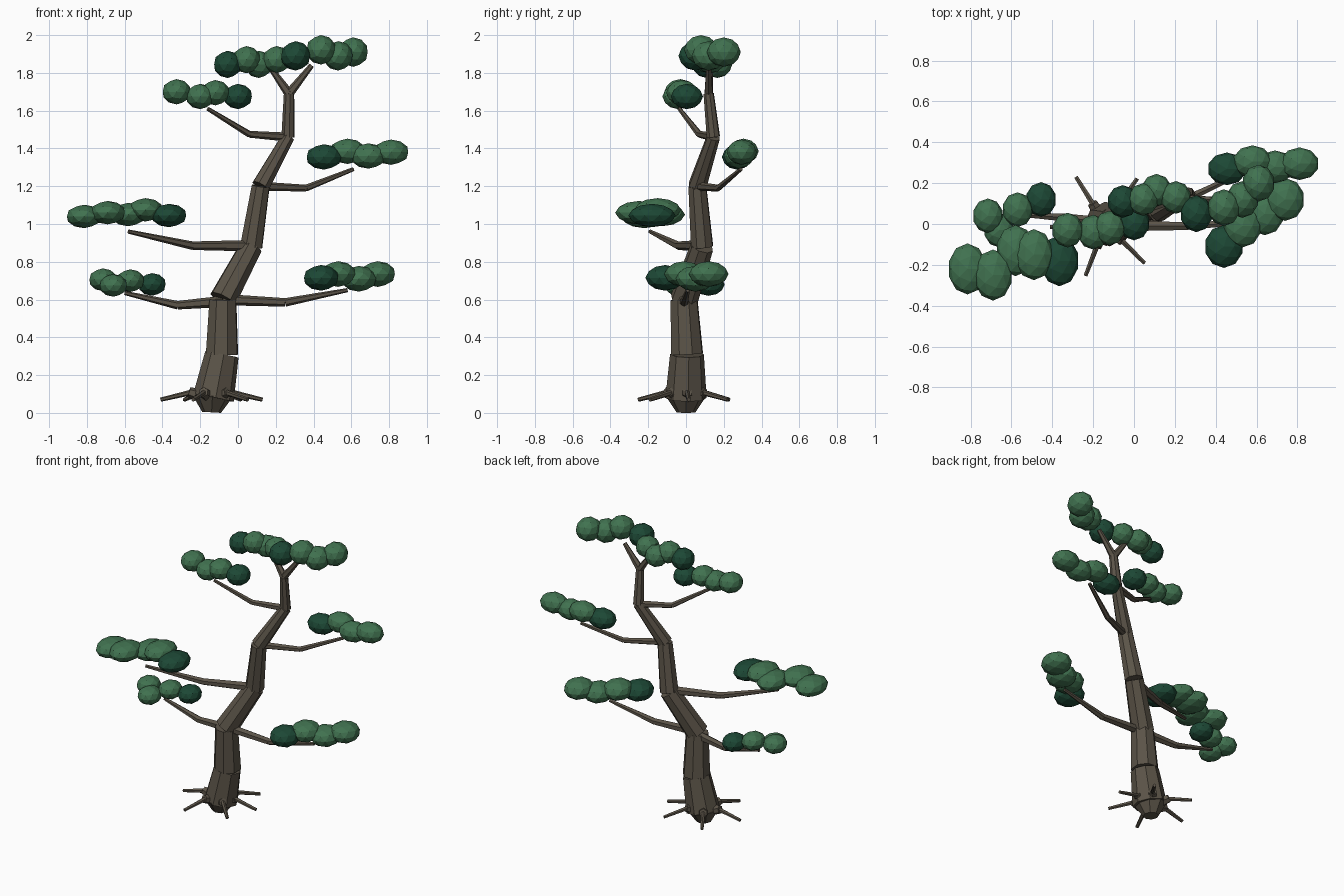
import bpy
import bmesh
from math import cos, sin, radians
from mathutils import Vector, Matrix

if "Cube" in bpy.data.objects:
    bpy.data.objects.remove(bpy.data.objects["Cube"], do_unlink=True)


def material(name, color):
    mat = bpy.data.materials.new(name)
    mat.use_nodes = True
    mat.diffuse_color = (*color, 1)
    mat.node_tree.nodes["Principled BSDF"].inputs["Base Color"].default_value = (*color, 1)
    return mat


bark = material("bark brown", (0.105, 0.088, 0.065))
leaf = material("leaf green", (0.052, 0.168, 0.08))
shade_leaf = material("deep leaf green", (0.012, 0.065, 0.036))


def finish(name, bm, *materials):
    mesh = bpy.data.meshes.new(name)
    bm.to_mesh(mesh)
    bm.free()
    for mat in materials:
        mesh.materials.append(mat)
    obj = bpy.data.objects.new(name, mesh)
    bpy.context.collection.objects.link(obj)
    return obj


def limb(name, points, radii, sides):
    """Chain of tapered straight segments, each a separate faceted cone."""
    bm = bmesh.new()
    for i in range(len(points) - 1):
        start, end = Vector(points[i]), Vector(points[i + 1])
        axis = end - start
        turn = axis.to_track_quat("Z", "Y").to_matrix().to_4x4()
        bmesh.ops.create_cone(
            bm, cap_ends=True, segments=sides,
            radius1=radii[i], radius2=radii[i + 1], depth=axis.length,
            matrix=Matrix.Translation((start + end) / 2) @ turn)
    return finish(name, bm, bark)


def foliage(name, size, centers):
    """Cluster of squashed facet balls; the first one is the dark one."""
    bm = bmesh.new()
    for i, center in enumerate(centers):
        ball = bmesh.ops.create_icosphere(
            bm, subdivisions=2, radius=1,
            matrix=Matrix.Translation(center) @ Matrix.Diagonal((*size, 1)))
        for face in {f for v in ball["verts"] for f in v.link_faces}:
            face.material_index = 0 if i == 0 else 1
    return finish(name, bm, shade_leaf, leaf)


# Trunk with a narrowing foot
base = (-0.13, 0, 0.08)
low = (-0.085, 0.005, 0.31)
knee = (-0.08, -0.01, 0.6)
bend = (0.07, 0.085, 0.88)
waist = (0.12, 0.06, 1.2)
neck = (0.265, 0.145, 1.46)
fork = (0.27, 0.12, 1.69)
limb("trunk", [base, low, knee, bend, waist, neck, fork],
     [0.11, 0.09, 0.075, 0.062, 0.05, 0.036, 0.028], 8)
limb("trunk_foot", [(-0.14, 0, 0.003), (-0.135, 0, 0.09)], [0.05, 0.108], 8)

# Roots: a thick knuckle, then a thin rod
for number, angle in enumerate((3, 55, 122, 183, 249, 315)):
    out = Vector((cos(radians(angle)), sin(radians(angle)), 0))
    center = Vector((-0.14, 0, 0))
    heart, knuckle, tip = [center + out * r + Vector((0, 0, z))
                           for r, z in ((0.02, 0.08), (0.12, 0.11), (0.27, 0.07))]
    limb(f"root_knuckle_{number}", [heart, knuckle], [0.04, 0.027], 6)
    limb(f"root_{number}", [knuckle - out * 0.02, tip], [0.015, 0.011], 6)

# Branches
branches = {
    "lower_left_branch": [knee, (0.25, -0.01, 0.585), (0.58, 0.01, 0.65)],
    "lower_right_branch": [(-0.08, 0, 0.59), (-0.32, 0.03, 0.57), (-0.6, 0.05, 0.635)],
    "middle_right_branch": [(0.06, 0.07, 0.885), (-0.24, -0.04, 0.885), (-0.58, -0.19, 0.96)],
    "middle_left_branch": [waist, (0.36, 0.17, 1.19), (0.61, 0.29, 1.29)],
    "upper_right_branch": [neck, (0.06, 0.07, 1.475), (-0.16, -0.035, 1.61)],
}
for name, points in branches.items():
    thick = 0.03 if points[0][2] < 1 else 0.024
    limb(name, points, [thick, thick * 0.75, 0.011], 6)
limb("top_right_branch", [fork, (0.17, 0.13, 1.83)], [0.025, 0.014], 6)
limb("top_left_branch", [fork, (0.39, 0.12, 1.84)], [0.025, 0.014], 6)

# Foliage, dark ball first
foliage("lower_left_foliage", (0.095, 0.105, 0.068),
        [(0.44, -0.11, 0.715), (0.53, -0.01, 0.735), (0.64, 0.05, 0.71), (0.74, 0.12, 0.735)])
foliage("lower_right_foliage", (0.075, 0.085, 0.06),
        [(-0.455, 0.12, 0.68), (-0.57, 0.07, 0.7), (-0.66, -0.03, 0.675), (-0.715, 0.04, 0.705)])
foliage("middle_right_foliage", (0.095, 0.125, 0.062),
        [(-0.365, -0.18, 1.045), (-0.49, -0.15, 1.075), (-0.58, -0.13, 1.05),
         (-0.69, -0.25, 1.06), (-0.815, -0.22, 1.04)])
foliage("middle_left_foliage", (0.096, 0.08, 0.067),
        [(0.455, 0.27, 1.355), (0.58, 0.305, 1.385), (0.69, 0.28, 1.36), (0.81, 0.295, 1.38)])
foliage("upper_right_foliage", (0.077, 0.085, 0.067),
        [(0, 0.005, 1.675), (-0.12, -0.02, 1.695), (-0.2, -0.04, 1.675), (-0.325, -0.03, 1.7)])
foliage("top_right_foliage", (0.075, 0.08, 0.072),
        [(-0.055, 0.11, 1.845), (0.045, 0.12, 1.87), (0.11, 0.165, 1.845), (0.205, 0.13, 1.87)])
foliage("top_left_foliage", (0.08, 0.09, 0.078),
        [(0.305, 0.05, 1.89), (0.44, 0.08, 1.922), (0.53, 0.12, 1.89), (0.61, 0.2, 1.91)])
